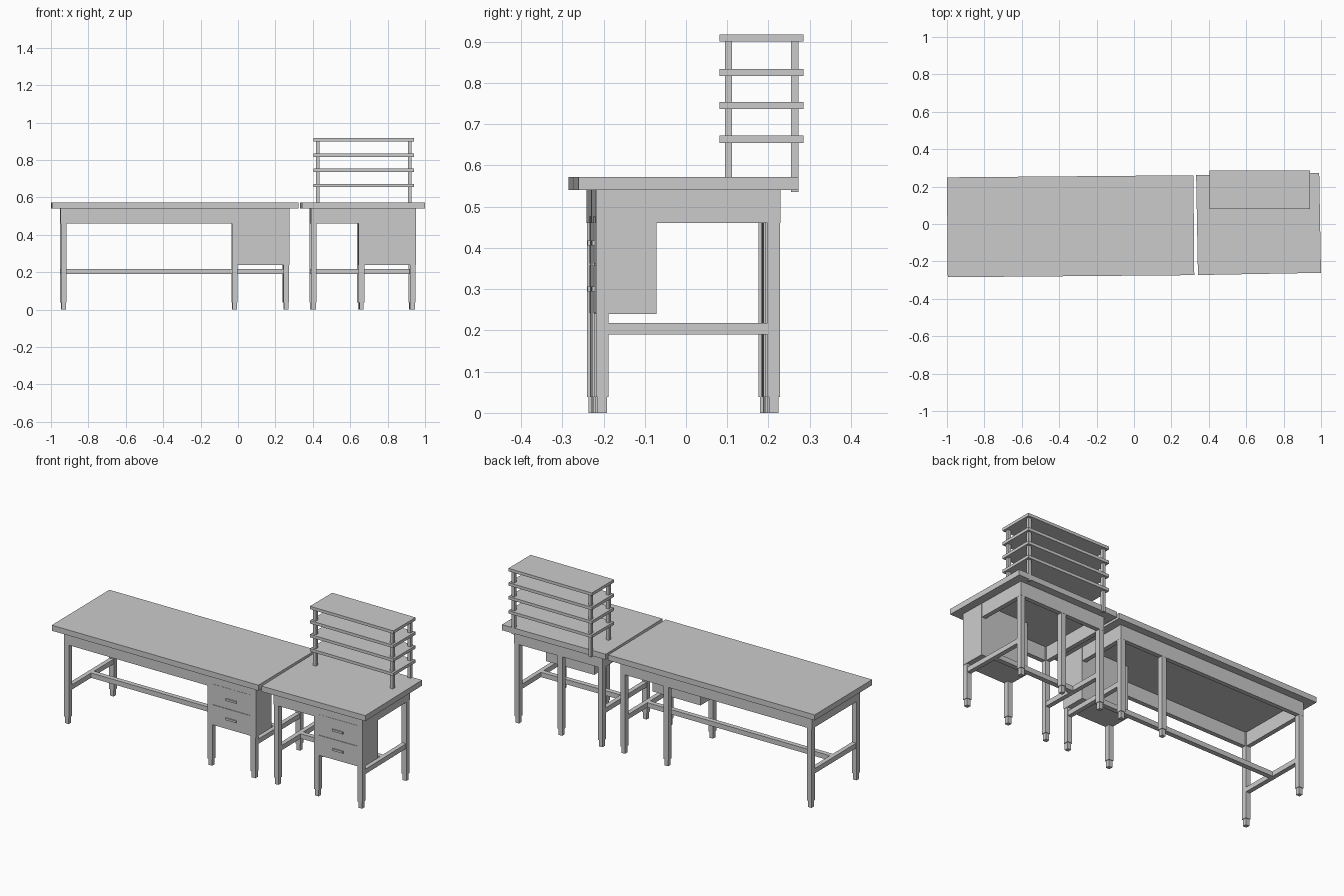
import bpy
import bmesh
from mathutils import Matrix, Vector

if "Cube" in bpy.data.objects:
    bpy.data.objects.remove(bpy.data.objects["Cube"])


def box(name, lo, hi, frame=Matrix()):
    """Axis-aligned box given by two corners, placed in a table's frame."""
    lo, hi = Vector(lo), Vector(hi)
    bm = bmesh.new()
    bmesh.ops.create_cube(bm, size=1, matrix=Matrix.Diagonal((*(hi - lo), 1)))
    mesh = bpy.data.meshes.new(name)
    bm.to_mesh(mesh)
    bm.free()
    ob = bpy.data.objects.new(name, mesh)
    ob.matrix_world = frame @ Matrix.Translation((lo + hi) / 2)
    bpy.context.collection.objects.link(ob)
    return ob


LEG = 0.03      # leg thickness
HY = 0.223      # half depth of the underframe
TOP_Y = 0.267   # half depth of the tabletop


def table(prefix, cx, cy, angle, top_hx, hx):
    frame = Matrix.Translation((cx, cy, 0)) @ Matrix.Rotation(angle, 4, 'Z')

    def part(name, lo, hi):
        return box(prefix + "_" + name, lo, hi, frame)

    part("top", (-top_hx, -TOP_Y, 0.54), (top_hx, TOP_Y, 0.572))

    # legs with narrower feet
    mid_x = hx - 0.29
    for x in (-hx + LEG / 2, mid_x, hx - LEG / 2):
        for side in (-1, 1):
            y = side * (HY - LEG / 2)
            h, f = LEG / 2, 0.0115
            part("leg", (x - h, y - h, 0.038), (x + h, y + h, 0.54))
            part("foot", (x - f, y - f, 0), (x + f, y + f, 0.04))

    # hollow apron and H-shaped stretcher
    e = 0.0008
    for side in (-1, 1):
        y0, y1 = sorted((side * (HY + e), side * (HY - 0.025)))
        part("long_apron", (-hx - e, y0, 0.46), (hx + e, y1, 0.54))
        x0, x1 = sorted((side * (hx + e), side * (hx - 0.025)))
        part("end_apron", (x0, -HY + 0.025, 0.46), (x1, HY - 0.025, 0.54))
        x0, x1 = sorted((side * (hx - 0.002), side * (hx - 0.028)))
        part("end_stretcher", (x0, -HY + LEG, 0.19), (x1, HY - LEG, 0.218))
    part("long_stretcher", (-hx + 0.028, -0.014, 0.19), (hx - 0.028, 0.014, 0.218))

    # drawer cabinet with two drawer fronts and handles
    left = mid_x - LEG / 2
    part("drawer_cabinet", (left, -HY + 0.001, 0.24), (hx + 0.002, -0.077, 0.54))
    x0, x1 = left + LEG, hx - LEG
    xm = (x0 + x1) / 2
    for z0, z1, zh in ((0.242, 0.358, 0.30), (0.362, 0.478, 0.412)):
        part("drawer_front", (x0, -HY - 0.002, z0), (x1, -HY + 0.006, z1))
        part("handle", (xm - 0.034, -HY - 0.008, zh - 0.006),
             (xm + 0.034, -HY, zh + 0.006))


table("long_table", -0.339, -0.012, 0.0085, 0.659, 0.61)
table("small_table", 0.666, 0.0, 0.018, 0.329, 0.28)

# shelf rack standing on the small table
for z in (0.655, 0.737, 0.817, 0.900):
    box("rack_shelf", (0.405, 0.081, z), (0.94, 0.285, z + 0.017))
for x in (0.417, 0.91):
    for y in (0.094, 0.255):
        box("rack_post", (x, y, 0.535), (x + 0.018, y + 0.018, 0.905))
